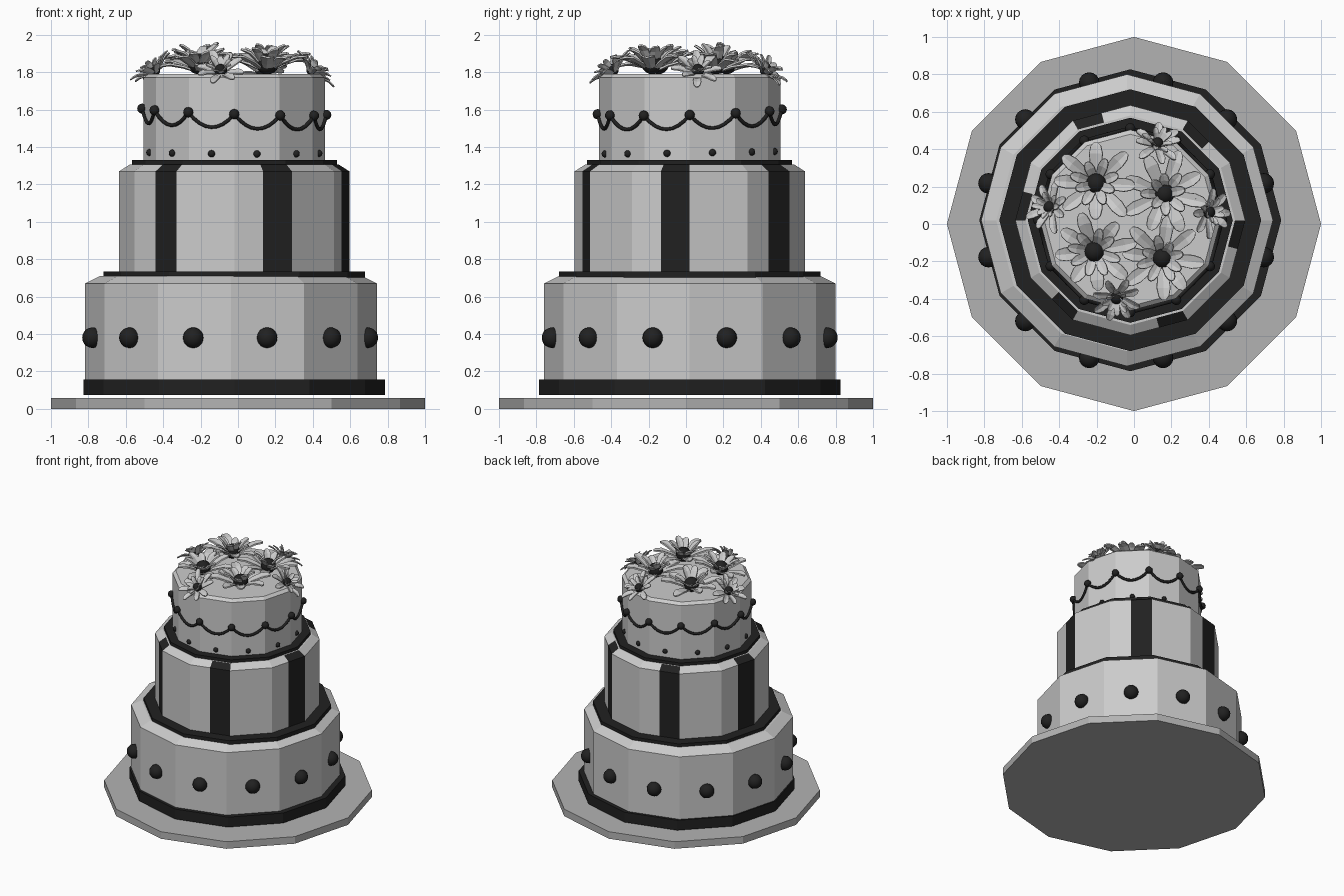
import bpy, bmesh, random
from math import sin, cos, pi, radians
from mathutils import Vector, Matrix

if "Cube" in bpy.data.objects:
    bpy.data.objects.remove(bpy.data.objects["Cube"])

random.seed(4)
CX, CY = -0.02, 0.02          # the cake sits slightly off the plate centre


def material(name, v):
    m = bpy.data.materials.new(name)
    m.diffuse_color = (v, v, v, 1)
    m.use_nodes = True
    m.node_tree.nodes["Principled BSDF"].inputs["Base Color"].default_value = m.diffuse_color
    return m


DARK = material("dark_icing", 0.015)
PLATE = material("plate_grey", 0.45)


def finish(bm, name, mat=None, smooth=False):
    bmesh.ops.recalc_face_normals(bm, faces=bm.faces)
    me = bpy.data.meshes.new(name)
    for f in bm.faces:
        f.smooth = smooth
    bm.to_mesh(me)
    bm.free()
    ob = bpy.data.objects.new(name, me)
    bpy.context.collection.objects.link(ob)
    if mat:
        me.materials.append(mat)
    return ob


def tier(name, profile, cx=CX, cy=CY, mat=None, split=1, stripes=False):
    """Twelve-sided stack of rings; split=2 adds a vertex midway on each side."""
    bm = bmesh.new()
    n = 12 * split
    rings = []
    for r, z in profile:
        ring = []
        for k in range(n):
            a = 2 * pi * k / n
            rr = r * cos(pi / 12) if k % split else r
            ring.append(bm.verts.new((cx + rr * cos(a), cy + rr * sin(a), z)))
        rings.append(ring)
    for lo, hi in zip(rings, rings[1:]):
        for k in range(n):
            f = bm.faces.new((lo[k], lo[(k + 1) % n], hi[(k + 1) % n], hi[k]))
            if stripes and k % 4 == 3:
                f.material_index = 1
    bm.faces.new(rings[0][::-1])
    bm.faces.new(rings[-1])
    return finish(bm, name, mat)


def balls(name, points, r):
    bm = bmesh.new()
    for p in points:
        bmesh.ops.create_uvsphere(bm, u_segments=16, v_segments=10, radius=r,
                                  matrix=Matrix.Translation(p))
    return finish(bm, name, DARK, True)


def around(r, z, start, cx=CX, cy=CY, sx=0.0, sy=0.0):
    """Twelve points around the cake, with an optional slope in x and y."""
    pts = []
    for k in range(12):
        a = radians(start + 30 * k)
        x, y = r * cos(a), r * sin(a)
        pts.append(Vector((cx + x, cy + y, z + sx * x + sy * y)))
    return pts


# plate and three tiers
tier("plate", [(1, 0), (1, 0.058)], 0, 0, PLATE)
tier("bottom_tier", [(0.78, 0.08), (0.78, 0.67), (0.70, 0.71)], -0.037)
middle = tier("middle_tier", [(0.615, 0.70), (0.615, 1.27), (0.56, 1.305)],
              split=2, stripes=True)
middle.data.materials.append(material("icing", 0.8))
middle.data.materials.append(DARK)
tier("top_tier", [(0.484, 1.30), (0.484, 1.77), (0.46, 1.79)])

# dark trims at the foot of each tier
tier("bottom_trim", [(0.807, 0.075), (0.807, 0.157)], mat=DARK)
tier("middle_trim", [(0.70, 0.703), (0.70, 0.735)], mat=DARK)
tier("top_trim", [(0.548, 1.302), (0.548, 1.329)], mat=DARK)

# beads
balls("bottom_beads", around(0.762, 0.38, 15, -0.042), 0.055)
balls("small_dots", around(0.468, 1.37, 15, sx=-0.005, sy=0.015), 0.019)
hooks = around(0.492, 1.588, 0, sx=-0.034, sy=0.026)
balls("garland_beads", hooks, 0.027)

# garland swags between the beads
cu = bpy.data.curves.new("garland", "CURVE")
cu.dimensions = "3D"
cu.bevel_depth = 0.01
cu.bevel_resolution = 1
sp = cu.splines.new("POLY")
path = []
for k in range(12):
    a, b = hooks[k], hooks[(k + 1) % 12]
    for i in range(8):
        t = i / 8
        p = a.lerp(b, t)
        p.z -= 0.075 * (1 - (2 * t - 1) ** 2)
        path.append(p)
sp.points.add(len(path) - 1)
for pt, p in zip(sp.points, path):
    pt.co = (*p, 1)
sp.use_cyclic_u = True
cu.materials.append(DARK)
bpy.context.collection.objects.link(bpy.data.objects.new("garland", cu))


def petal(bm, length, width, spin, lift, base):
    """Blunt petal with a shallow V section, curling down toward the tip."""
    m = base @ Matrix.Rotation(spin, 4, "Z") @ Matrix.Rotation(-lift, 4, "Y")
    rows = []
    for t, w, h in ((0.05, 0.3, 0), (0.4, 0.8, 0.05), (0.75, 1, 0.05), (0.93, 0.75, 0.0), (1, 0.3, -0.03)):
        rows.append([bm.verts.new(m @ Vector((t * length, s * w * width / 2,
                     h * length + abs(s) * 0.12 * w * width))) for s in (-1, 0, 1)])
    for a, b in zip(rows, rows[1:]):
        for i in range(2):
            bm.faces.new((a[i], a[i + 1], b[i + 1], b[i]))


def flower(name, x, y, z, size, tilt, ball, spin):
    out = Vector((x - CX, y - CY, 0)).normalized()
    axis = Vector((-out.y, out.x, 0))
    base = Matrix.Translation((x, y, z)) @ Matrix.Rotation(tilt, 4, axis)
    bm = bmesh.new()
    for k in range(8):
        a = spin + k * pi / 4 + random.uniform(-0.12, 0.12)
        petal(bm, size * random.uniform(0.9, 1.08), size * 0.3, a,
              radians(random.uniform(10, 28)), base)
        petal(bm, size * random.uniform(0.65, 0.8), size * 0.22, a + pi / 8,
              radians(random.uniform(38, 58)), base)
    ob = finish(bm, name + "_petals")
    mod = ob.modifiers.new("thickness", "SOLIDIFY")
    mod.thickness = size * 0.045
    balls(name + "_centre", [base @ Vector((0, 0, size * 0.17))], ball)


# four large flowers on top, four small ones leaning over the rim
for i, (x, y) in enumerate(((-0.20, 0.215), (0.16, 0.16), (-0.21, -0.145), (0.15, -0.18))):
    flower(f"large_flower_{i + 1}", x, y, 1.805, 0.235, 0.08, 0.056, i * 0.5)
for i, (x, y) in enumerate(((0.12, 0.415), (-0.435, 0.087), (0.385, 0.062), (-0.09, -0.38))):
    flower(f"small_flower_{i + 1}", x, y, 1.79, 0.145, radians(38), 0.034, i * 0.4)
